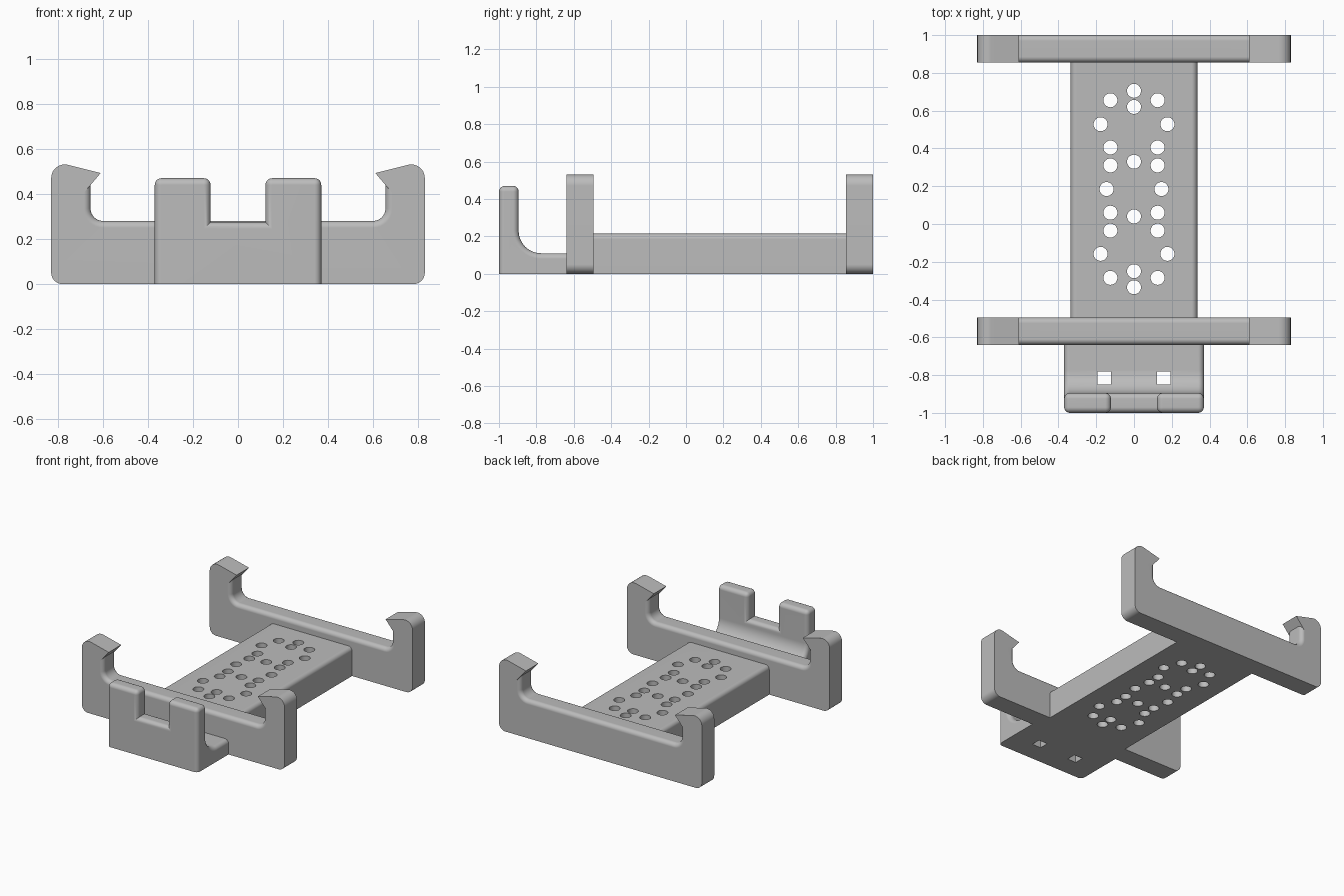
import bpy, bmesh, math
from mathutils import Vector

cube = bpy.data.objects.get("Cube")
if cube:
    bpy.data.objects.remove(cube, do_unlink=True)

grey = bpy.data.materials.new("plain grey")
grey.use_nodes = True
grey.diffuse_color = (0.5, 0.5, 0.5, 1)
grey.node_tree.nodes["Principled BSDF"].inputs["Base Color"].default_value = (0.5, 0.5, 0.5, 1)


def rounded(points, steps=8):
    """Outline through (u, v, radius) corners, with arcs where radius > 0."""
    out = []
    for i, (u, v, r) in enumerate(points):
        p = Vector((u, v))
        if not r:
            out.append(p)
            continue
        a = (Vector(points[i - 1][:2]) - p).normalized()
        b = (Vector(points[(i + 1) % len(points)][:2]) - p).normalized()
        half = a.angle(b) / 2
        centre = p + (a + b).normalized() * r / math.sin(half)
        start = p + a * r / math.tan(half) - centre
        end = p + b * r / math.tan(half) - centre
        sweep = start.angle_signed(end)
        for k in range(steps + 1):
            t = -sweep * k / steps
            c, s = math.cos(t), math.sin(t)
            out.append(centre + Vector((start.x * c - start.y * s, start.x * s + start.y * c)))
    return out


def loft(bm, rings):
    """Closed solid skinned over rings of equal length."""
    rows = [[bm.verts.new(p) for p in ring] for ring in rings]
    n = len(rows[0])
    for r0, r1 in zip(rows, rows[1:]):
        for i in range(n):
            j = (i + 1) % n
            bm.faces.new((r0[i], r0[j], r1[j], r1[i]))
    bm.faces.new(rows[0][::-1])
    bm.faces.new(rows[-1])
    bmesh.ops.recalc_face_normals(bm, faces=bm.faces)


def make(name, bm):
    mesh = bpy.data.meshes.new(name)
    bm.to_mesh(mesh)
    bm.free()
    obj = bpy.data.objects.new(name, mesh)
    bpy.context.collection.objects.link(obj)
    mesh.materials.append(grey)
    return obj


def activate(obj):
    bpy.ops.object.select_all(action='DESELECT')
    obj.select_set(True)
    bpy.context.view_layer.objects.active = obj


def cut(obj, bm):
    cutter = make("cutter", bm)
    cutter.hide_render = True
    mod = obj.modifiers.new("cut", 'BOOLEAN')
    mod.operation, mod.solver, mod.object = 'DIFFERENCE', 'EXACT', cutter
    activate(obj)
    bpy.ops.object.modifier_apply(modifier=mod.name)
    bpy.data.objects.remove(cutter, do_unlink=True)


def finish(obj):
    activate(obj)
    bpy.ops.object.shade_smooth_by_angle(angle=math.radians(32))
    obj.modifiers.new("flat_face_normals", 'WEIGHTED_NORMAL').keep_sharp = True


def add_box(bm, lo, hi):
    loft(bm, [[(lo[0], lo[1], z), (hi[0], lo[1], z), (hi[0], hi[1], z), (lo[0], hi[1], z)]
              for z in (lo[2], hi[2])])


EDGE = 0.03

# Hooked cross brackets, with the channel rim rounded on both faces
def bracket_outline(d):
    half = [(0.83, 0, 0.05), (0.83, 0.548, 0.06), (0.61, 0.493, 0),
            (0.655 + d, 0.44 - 1.18 * d, 0), (0.655 + d, 0.28 - d, 0.055 + d)]
    return rounded(half + [(-u, v, r) for u, v, r in reversed(half)])


def bracket(name, y0, y1):
    layers = []
    for k in range(7):
        a = math.pi / 2 * k / 6
        layers.append((EDGE * (1 - math.sin(a)), EDGE * (1 - math.cos(a))))
    stations = [(y0 + off, d) for d, off in layers]
    stations += [(y1 - off, d) for d, off in reversed(layers)]
    bm = bmesh.new()
    loft(bm, [[(p.x, y, p.y) for p in bracket_outline(d)] for y, d in stations])
    finish(make(name, bm))


bracket("front_bracket", -0.64, -0.495)
bracket("back_bracket", 0.855, 1.0)

# Perforated bed between the brackets
bm = bmesh.new()
section = rounded([(-0.335, 0, 0), (-0.335, 0.215, EDGE), (0.335, 0.215, EDGE), (0.335, 0, 0)])
loft(bm, [[(p.x, y, p.y) for p in section] for y in (-0.495, 0.855)])
bed = make("bed", bm)

pattern = [(0, 0.145), (0, 0.435), (0, 0.52), (0.125, 0.125), (0.125, 0.22),
           (0.125, 0.47), (0.177, 0.343), (0.145, 0)]
centres = {(sx * x, 0.185 + sy * y) for x, y in pattern for sx in (1, -1) for sy in (1, -1)}
bm = bmesh.new()
for cx, cy in sorted(centres):
    circle = [(cx + 0.037 * math.cos(k * math.pi / 16), cy + 0.037 * math.sin(k * math.pi / 16))
              for k in range(32)]
    loft(bm, [[(x, y, z) for x, y in circle] for z in (-0.1, 0.4)])
cut(bed, bm)
finish(bed)

# Front stop: curved upright with a central gap leaving two prongs
bm = bmesh.new()
section = rounded([(-0.64, 0, 0), (-1, 0, 0), (-1, 0.47, 0), (-0.895, 0.47, 0),
                   (-0.895, 0.11, 0.12), (-0.64, 0.11, 0)])
loft(bm, [[(x, p.x, p.y) for p in section] for x in (-0.37, 0.37)])
stop = make("front_stop", bm)
bm = bmesh.new()
add_box(bm, (-0.122, -1.2, 0.275), (0.122, -0.7, 0.7))
cut(stop, bm)

# Round its outer edges, leaving the base and the bracket joint sharp
bm = bmesh.new()
bm.from_mesh(stop.data)
sharp = [e for e in bm.edges
         if len(e.link_faces) == 2 and e.calc_face_angle(0) > 0.6 and e.is_convex
         and not all(v.co.z < 0.001 for v in e.verts)
         and not all(v.co.y > -0.641 for v in e.verts)]
bmesh.ops.bevel(bm, geom=sharp, offset=EDGE, segments=5, profile=0.5,
                affect='EDGES', clamp_overlap=True)
bm.to_mesh(stop.data)
bm.free()

# Square slots through its foot
bm = bmesh.new()
for side in (-1, 1):
    add_box(bm, (side * 0.157 - 0.036, -0.85, -0.1), (side * 0.157 + 0.036, -0.78, 0.4))
cut(stop, bm)
finish(stop)
